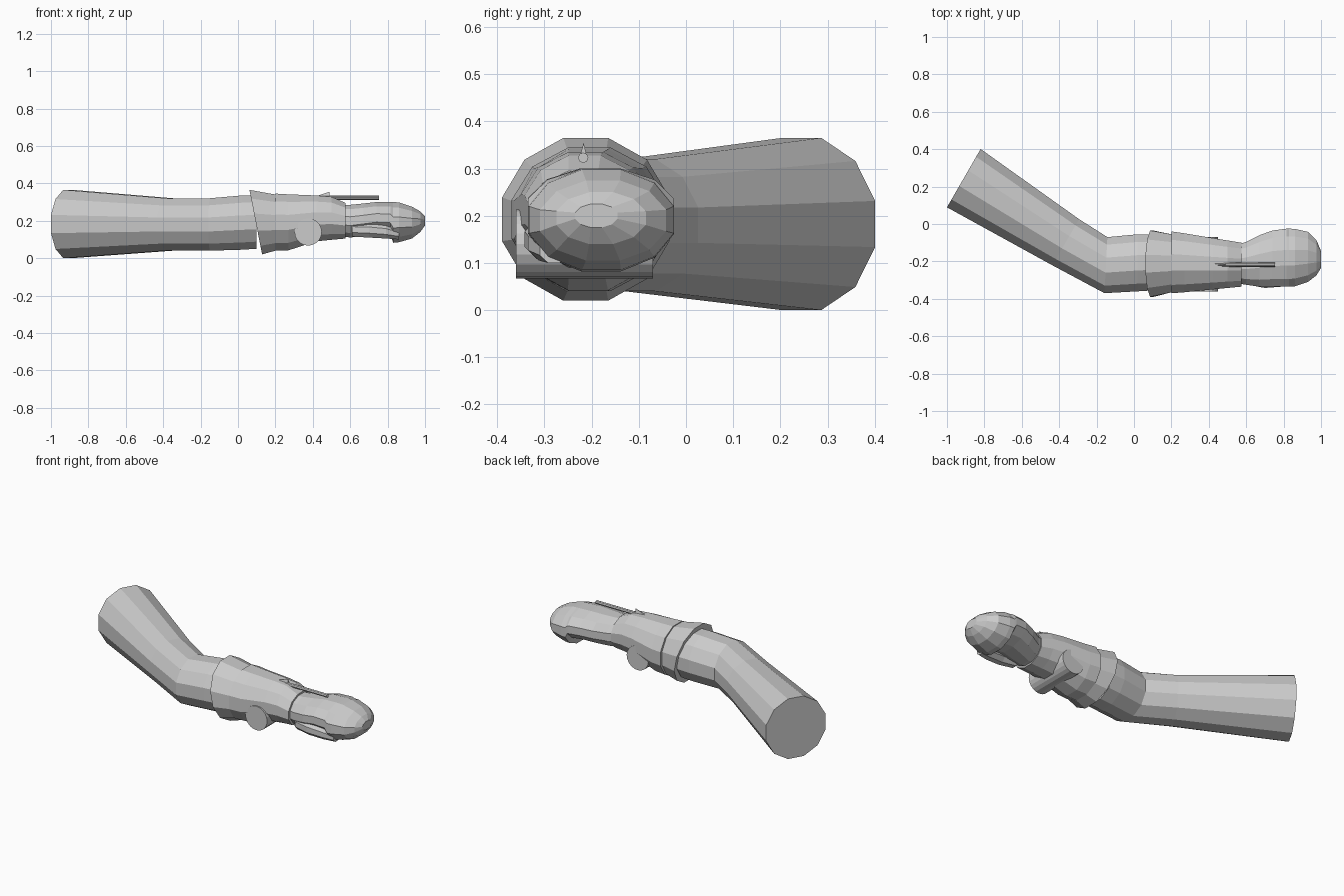
import bpy, bmesh, math
from mathutils import Vector, Matrix


def finish(name, bm):
    bmesh.ops.recalc_face_normals(bm, faces=bm.faces)
    me = bpy.data.meshes.new(name)
    bm.to_mesh(me)
    bm.free()
    ob = bpy.data.objects.new(name, me)
    bpy.context.collection.objects.link(ob)
    return ob


def loft(name, sections, n=12):
    """Section = x, y0, y1, z0, z1, yaw in degrees, shear (x shift from top to bottom)."""
    bm = bmesh.new()
    rings = []
    for s in sections:
        x, y0, y1, z0, z1 = s[:5]
        yaw = math.radians(s[5]) if len(s) > 5 else 0
        shear = s[6] if len(s) > 6 else 0
        k = math.cos(math.pi / n)
        ry, rz = (y1 - y0) / 2 / k, (z1 - z0) / 2 / k
        ring = []
        for i in range(n):
            a = 2 * math.pi * (i + 0.5) / n
            w, h = ry * math.cos(a), rz * math.sin(a)
            ring.append(bm.verts.new((x - w * math.sin(yaw) - shear * math.sin(a) / 2,
                                      (y0 + y1) / 2 + w * math.cos(yaw), (z0 + z1) / 2 + h)))
        rings.append(ring)
    for a, b in zip(rings, rings[1:]):
        for i in range(n):
            j = (i + 1) % n
            bm.faces.new((a[i], a[j], b[j], b[i]))
    bm.faces.new(rings[0])
    bm.faces.new(rings[-1])
    return finish(name, bm)


def cylinder(name, a, b, r, n):
    a, b = Vector(a), Vector(b)
    bm = bmesh.new()
    m = Matrix.Translation((a + b) / 2) @ (b - a).to_track_quat('Z', 'Y').to_matrix().to_4x4()
    bmesh.ops.create_cone(bm, cap_ends=True, segments=n, radius1=r, radius2=r,
                          depth=(b - a).length, matrix=m)
    return finish(name, bm)


# Bent sleeve from the upper arm to the forearm
loft("arm_sleeve", [
    (-0.91, 0.065, 0.425, 0.0, 0.365, -30),
    (-0.365, -0.24, 0.045, 0.04, 0.32, -30),
    (-0.15, -0.37, -0.07, 0.04, 0.32, -3),
    (0.02, -0.36, -0.055, 0.045, 0.335),
    (0.10, -0.355, -0.055, 0.05, 0.335)])

# Flared cuff, its mouth leaning forward at the bottom
loft("cuff", [
    (0.095, -0.39, -0.035, 0.02, 0.365, 0, 0.07),
    (0.20, -0.365, -0.055, 0.04, 0.34)])

# Bracer
loft("bracer", [
    (0.20, -0.37, -0.04, 0.04, 0.345),
    (0.27, -0.365, -0.05, 0.042, 0.341),
    (0.42, -0.35, -0.075, 0.09, 0.335),
    (0.50, -0.342, -0.088, 0.098, 0.328),
    (0.575, -0.335, -0.10, 0.105, 0.295)])

# Clenched hand, with the fingers folding below the palm
loft("hand", [
    (0.54, -0.315, -0.115, 0.12, 0.285),
    (0.60, -0.325, -0.095, 0.11, 0.285),
    (0.67, -0.335, -0.06, 0.12, 0.292),
    (0.74, -0.335, -0.035, 0.13, 0.30),
    (0.815, -0.335, -0.025, 0.125, 0.30),
    (0.83, -0.335, -0.025, 0.082, 0.30),
    (0.86, -0.333, -0.026, 0.085, 0.298),
    (0.93, -0.31, -0.042, 0.105, 0.275),
    (0.975, -0.275, -0.085, 0.14, 0.25),
    (1.0, -0.235, -0.145, 0.175, 0.225)])

# Thumb resting along the near side of the fist
loft("thumb", [
    (0.61, -0.325, -0.25, 0.115, 0.19),
    (0.70, -0.342, -0.26, 0.11, 0.19),
    (0.79, -0.335, -0.255, 0.105, 0.18),
    (0.86, -0.31, -0.25, 0.10, 0.155)], 8)

# Cross drum beneath the bracer
cylinder("cross_drum", (0.375, -0.36, 0.14), (0.375, -0.07, 0.14), 0.073, 20)

# Needle and its small wedge sight
cylinder("needle", (0.45, -0.218, 0.323), (0.755, -0.218, 0.323), 0.011, 8)
bm = bmesh.new()
v = [bm.verts.new(p) for p in [(0.40, -0.225, 0.325), (0.40, -0.21, 0.325), (0.49, -0.217, 0.355),
                               (0.49, -0.225, 0.325), (0.49, -0.21, 0.325)]]
for f in [(0, 1, 4, 3), (0, 2, 1), (0, 3, 2), (1, 2, 4), (3, 4, 2)]:
    bm.faces.new([v[i] for i in f])
finish("needle_wedge", bm)
